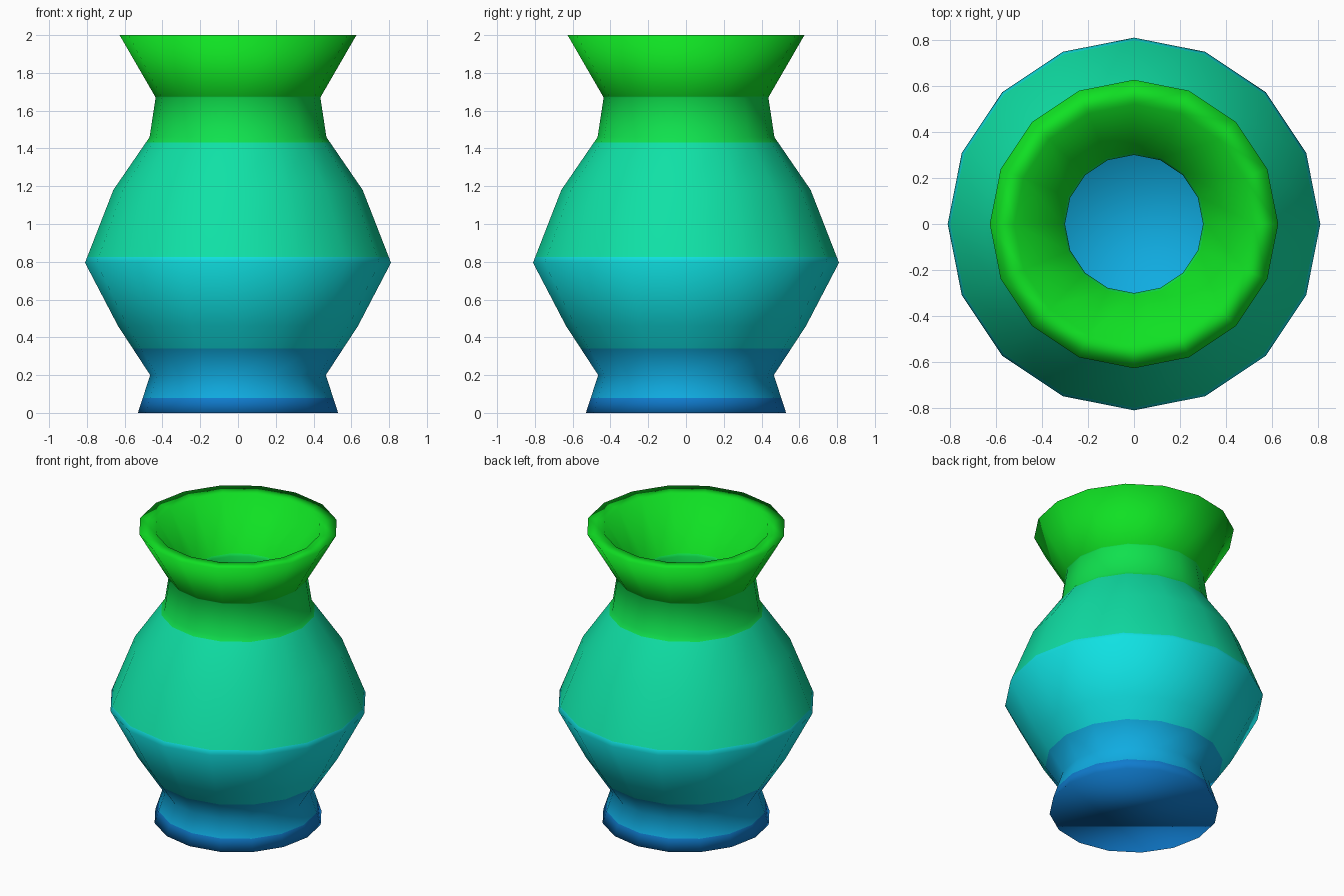
import bpy, bmesh, math

if "Cube" in bpy.data.objects:
    bpy.data.objects.remove(bpy.data.objects["Cube"])

SIDES = 16
# Heights where the colour changes, bottom to top
BANDS = [0.08, 0.34, 0.825, 1.432, 1.675]
COLOURS = [
    ("deep blue", (0.005, 0.20, 0.62)),
    ("sky blue", (0.005, 0.41, 0.75)),
    ("cyan", (0.005, 0.75, 0.76)),
    ("teal", (0.005, 0.75, 0.38)),
    ("neck green", (0.005, 0.75, 0.075)),
    ("lip green", (0.005, 0.75, 0.017)),
]

# Outer wall going up, then inner wall going down to the floor (radius, height)
outer = [(0.53, 0), (0.465, 0.2), (0.635, 0.46), (0.81, 0.795),
         (0.66, 1.18), (0.468, 1.46), (0.436, 1.67), (0.627, 2.0)]
inner = [(0.52, 1.995), (0.30, 1.66), (0.335, 1.44), (0.53, 1.16),
         (0.68, 0.795), (0.51, 0.48), (0.36, 0.2)]


def split_at_bands(points):
    """Add profile points where the line crosses a colour boundary."""
    result = [points[0]]
    for (r0, z0), (r1, z1) in zip(points, points[1:]):
        cuts = [b for b in BANDS if min(z0, z1) < b < max(z0, z1)]
        for b in sorted(cuts, reverse=z1 < z0):
            t = (b - z0) / (z1 - z0)
            result.append((r0 + t * (r1 - r0), b))
        result.append((r1, z1))
    return result


# Vase body, lathed
bm = bmesh.new()
rings = []
for r, z in split_at_bands(outer + inner):
    rings.append([bm.verts.new((r * math.cos(2 * math.pi * i / SIDES),
                                r * math.sin(2 * math.pi * i / SIDES), z))
                  for i in range(SIDES)])
for a, b in zip(rings, rings[1:]):
    for i in range(SIDES):
        j = (i + 1) % SIDES
        bm.faces.new((a[i], a[j], b[j], b[i]))
# Base and inside floor
bm.faces.new(rings[0][::-1])
bm.faces.new(rings[-1])
bmesh.ops.recalc_face_normals(bm, faces=bm.faces)

# Colour bands by height
for f in bm.faces:
    zs = [v.co.z for v in f.verts]
    mid = (min(zs) + max(zs)) / 2
    f.material_index = sum(mid > b for b in BANDS)
    f.smooth = True

mesh = bpy.data.meshes.new("vase")
bm.to_mesh(mesh)
bm.free()
for name, rgb in COLOURS:
    mat = bpy.data.materials.new(name)
    mat.diffuse_color = (*rgb, 1)
    mat.use_nodes = True
    mat.node_tree.nodes["Principled BSDF"].inputs["Base Color"].default_value = mat.diffuse_color
    mesh.materials.append(mat)
bpy.context.collection.objects.link(bpy.data.objects.new("vase", mesh))
